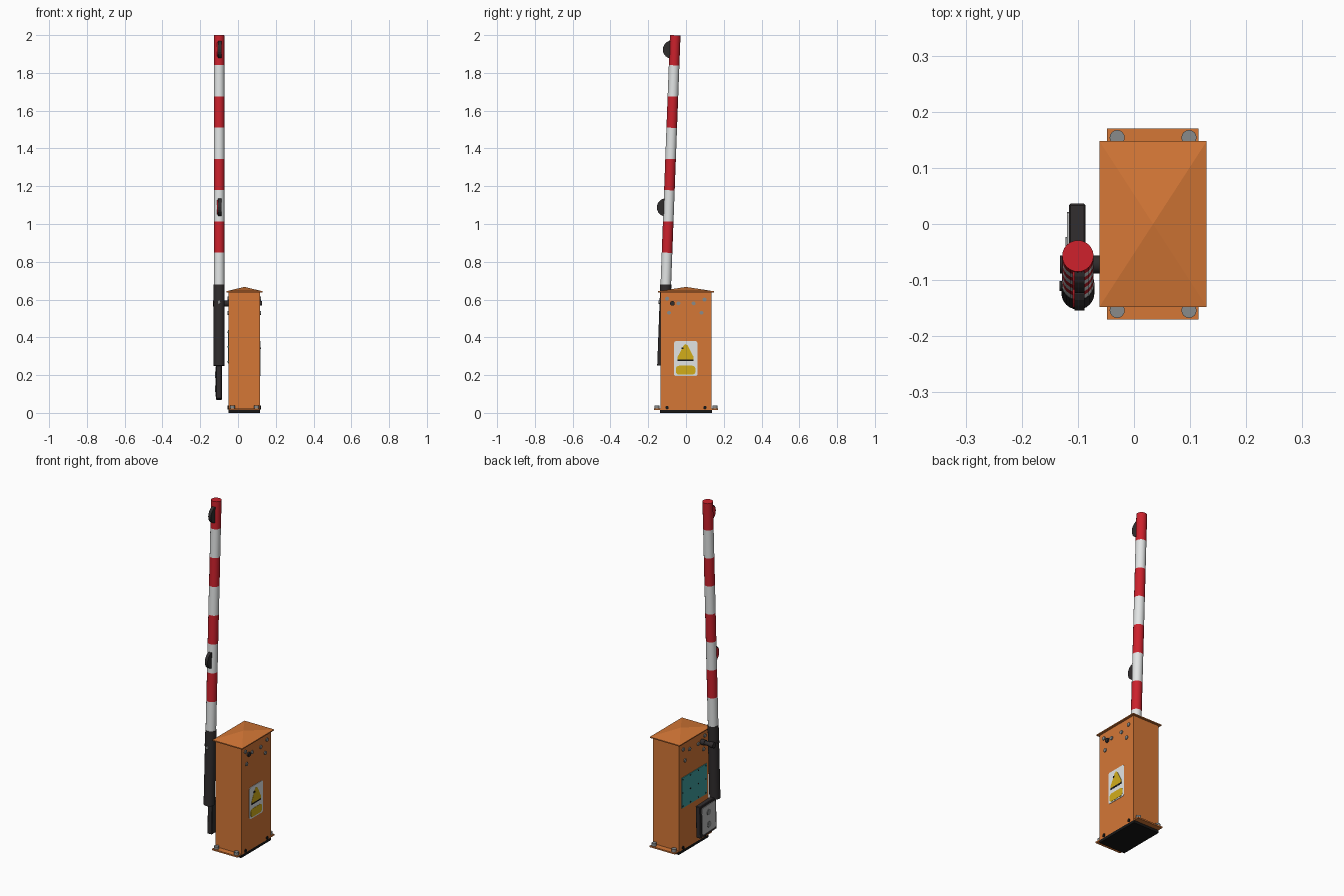
import bpy, bmesh, math
from mathutils import Matrix, Vector

if "Cube" in bpy.data.objects:
    bpy.data.objects.remove(bpy.data.objects["Cube"])

COLOURS = {
    "orange": (0.66, 0.185, 0.037), "red": (0.60, 0.015, 0.025), "white": (0.76, 0.78, 0.78),
    "charcoal": (0.030, 0.026, 0.027), "black": (0.008, 0.008, 0.008), "steel": (0.25, 0.26, 0.26),
    "teal": (0.05, 0.34, 0.34), "yellow": (0.65, 0.42, 0.01), "light_grey": (0.50, 0.50, 0.50),
}
MATS = {}
for n, c in COLOURS.items():
    MATS[n] = bpy.data.materials.new(n)
    MATS[n].diffuse_color = (*c, 1)


def finish(bm, name, mats, matrix=None, smooth=False):
    bmesh.ops.recalc_face_normals(bm, faces=bm.faces)
    me = bpy.data.meshes.new(name)
    bm.to_mesh(me)
    bm.free()
    ob = bpy.data.objects.new(name, me)
    bpy.context.collection.objects.link(ob)
    for m in mats.split():
        me.materials.append(MATS[m])
    if matrix:
        ob.matrix_world = matrix
    if smooth:
        bpy.ops.object.select_all(action='DESELECT')
        ob.select_set(True)
        bpy.context.view_layer.objects.active = ob
        bpy.ops.object.shade_smooth_by_angle(angle=math.radians(35))
    return ob


def box(name, lo, hi, mat, matrix=None, bevel=0):
    bm = bmesh.new()
    lo, hi = Vector(lo), Vector(hi)
    bmesh.ops.create_cube(bm, size=1, matrix=Matrix.Translation((lo + hi) / 2) @ Matrix.Diagonal((*(hi - lo), 1)))
    if bevel:
        bmesh.ops.bevel(bm, geom=bm.edges[:], offset=bevel, segments=1, affect='EDGES')
    return finish(bm, name, mat, matrix)


def rod(name, a, b, r, mat, sides=20, matrix=None):
    """Cylinder from point a to point b."""
    a, b = Vector(a), Vector(b)
    rot = (b - a).to_track_quat('Z', 'Y').to_matrix().to_4x4()
    bm = bmesh.new()
    bmesh.ops.create_cone(bm, cap_ends=True, segments=sides, radius1=r, radius2=r, depth=(b - a).length,
                          matrix=Matrix.Translation((a + b) / 2) @ rot)
    return finish(bm, name, mat, matrix, sides > 8)


def plate(name, pts, x0, x1, mat, matrix=None):
    """Outline of (y, z) points extruded along x."""
    bm = bmesh.new()
    f = bm.faces.new([bm.verts.new((x0, y, z)) for y, z in pts])
    ext = bmesh.ops.extrude_face_region(bm, geom=[f])
    verts = [v for v in ext["geom"] if isinstance(v, bmesh.types.BMVert)]
    bmesh.ops.translate(bm, verts=verts, vec=(x1 - x0, 0, 0))
    return finish(bm, name, mat, matrix)


def rounded(y0, y1, z0, z1, r, n=4):
    pts = []
    for k, (cy, cz) in enumerate([(y1 - r, z1 - r), (y0 + r, z1 - r), (y0 + r, z0 + r), (y1 - r, z0 + r)]):
        for i in range(n + 1):
            t = math.pi / 2 * (k + i / n)
            pts.append((cy + r * math.cos(t), cz + r * math.sin(t)))
    return pts


# Cabinet with base
XL, XR, CX = -0.05, 0.117, 0.034
box("cabinet_body", (XL, -0.136, 0.015), (XR, 0.136, 0.64), "orange")
box("base_plate", (XL, -0.138, 0), (XR, 0.138, 0.016), "black")
box("base_flange", (-0.048, -0.17, 0.014), (0.115, 0.17, 0.022), "orange")
for i, (x, s) in enumerate([(x, s) for x in (-0.03, 0.098) for s in (-1, 1)]):
    rod(f"anchor_bolt_{i}", (x, s * 0.154, 0.02), (x, s * 0.154, 0.038), 0.0135, "steel", 16)

# Hipped roof: thin slab whose top is poked up to a point
bm = bmesh.new()
bmesh.ops.create_cube(bm, size=1, matrix=Matrix.Translation((CX, 0, 0.641)) @ Matrix.Diagonal((0.191, 0.295, 0.006, 1)))
top = max(bm.faces, key=lambda f: f.calc_center_median().z)
poke = bmesh.ops.poke(bm, faces=[top])
poke["verts"][0].co.z = 0.667
finish(bm, "cabinet_roof", "orange")

# Bolts repeated on both long sides
SIDE_BOLTS = [(-0.10, 0.605), (-0.04, 0.58), (0.04, 0.58), (0.098, 0.60), (-0.09, 0.53), (0.082, 0.53)]
for side, x, d in (("right", XR, 1), ("left", XL, -1)):
    for i, (y, z) in enumerate(SIDE_BOLTS):
        rod(f"{side}_side_bolt_{i}", (x - d * 0.002, y, z), (x + d * 0.005, y, z), 0.0105, "steel", 12)
    for i, y in enumerate((-0.1, 0.1)):
        rod(f"{side}_base_nut_{i}", (x - d * 0.002, y, 0.028), (x + d * 0.005, y, 0.028), 0.01, "black", 6)

# Warning sign on the right side
plate("sign_board", rounded(-0.064, 0.061, 0.195, 0.38, 0.012), XR - 0.001, XR + 0.002, "white")
plate("sign_triangle", [(-0.044, 0.283), (0.04, 0.283), (0.041, 0.295), (0.008, 0.358), (-0.002, 0.364),
                        (-0.012, 0.358), (-0.045, 0.295)], XR, XR + 0.003, "yellow")
box("sign_triangle_base", (XR, -0.044, 0.274), (XR + 0.003, 0.04, 0.283), "black")
box("sign_mark", (XR, -0.025, 0.337), (XR + 0.004, -0.014, 0.345), "black")
plate("sign_label", rounded(-0.054, 0.05, 0.202, 0.25, 0.018), XR, XR + 0.003, "yellow")

# Service panel on the left side
box("service_panel", (XL - 0.004, -0.115, 0.262), (XL + 0.001, 0.115, 0.438), "teal")
for i, (y, z) in enumerate([(y, z) for y in (-0.105, -0.035, 0.035, 0.105) for z in (0.272, 0.35, 0.428)]):
    rod(f"panel_screw_{i}", (XL, y, z), (XL - 0.006, y, z), 0.004, "black", 8)

# Pivot shaft
rod("pivot_shaft", (-0.131, -0.072, 0.58), (0.126, -0.072, 0.58), 0.0125, "charcoal")
rod("pivot_collar", (-0.075, -0.072, 0.58), (XL, -0.072, 0.58), 0.016, "charcoal")
rod("pivot_hub", (-0.132, -0.072, 0.58), (-0.105, -0.072, 0.58), 0.016, "charcoal")

# Boom: everything below is built upright, then leaned back by the same tilt
TILT = Matrix.Translation((-0.10, -0.1324, 0)) @ Matrix.Rotation(-math.atan(0.0377), 4, 'X')
STRIPES = [0.26] + [0.683 + 0.1655 * k for k in range(8)] + [2.0004]
bm = bmesh.new()
N, R = 24, 0.028
rings = [[bm.verts.new((R * math.cos(2 * math.pi * i / N), R * math.sin(2 * math.pi * i / N), z)) for i in range(N)]
         for z in STRIPES]
for k in range(len(rings) - 1):
    for i in range(N):
        j = (i + 1) % N
        f = bm.faces.new((rings[k][i], rings[k][j], rings[k + 1][j], rings[k + 1][i]))
        f.material_index = 1 if k > 1 and k % 2 == 0 else 0
bm.faces.new(rings[0])
bm.faces.new(rings[-1]).material_index = 1
finish(bm, "striped_boom", "white red", TILT, True)

rod("boom_sleeve", (0, 0, 0.25), (0, 0, 0.68), 0.0295, "charcoal", 24, TILT)
rod("sleeve_bolt_front", (0, -0.036, 0.585), (0, 0, 0.585), 0.009, "steel", 12, TILT)
rod("sleeve_bolt_side", (-0.033, 0, 0.585), (0, 0, 0.585), 0.009, "charcoal", 12, TILT)

# Counterweight with its cover
box("counterweight", (-0.016, 0.01, 0.075), (0.014, 0.159, 0.262), "charcoal", TILT, 0.003)
plate("counterweight_cover", rounded(0.024, 0.145, 0.092, 0.248, 0.006, 2), -0.019, -0.014, "light_grey", TILT)
for i, z in enumerate((0.132, 0.205)):
    rod(f"counterweight_bolt_{i}", (-0.022, 0.085, z), (-0.015, 0.085, z), 0.017, "steel", 16, TILT)


# Boom lamps: pointed half-round housings, red lens on the left
def lamp_outline(h, d):
    pts = [(-0.02, h)]
    for i in range(11):
        t = math.pi * i / 10
        pts.append((-0.026 - d * math.sin(t) ** 1.2, h * math.cos(t)))
    return pts + [(-0.02, -h)]


for name, z in (("lower", 1.088), ("upper", 1.924)):
    for part, h, d, x0, x1, mat in (("lamp_housing", 0.046, 0.037, -0.006, 0.012, "charcoal"),
                                    ("lamp_lens", 0.038, 0.031, -0.010, -0.006, "red")):
        plate(f"{name}_{part}", [(y, z + dz) for y, dz in lamp_outline(h, d)], x0, x1, mat, TILT)

for m in bpy.data.materials:
    if m.users and not m.is_grease_pencil:
        m.use_nodes = True
        m.node_tree.nodes["Principled BSDF"].inputs["Base Color"].default_value = m.diffuse_color
